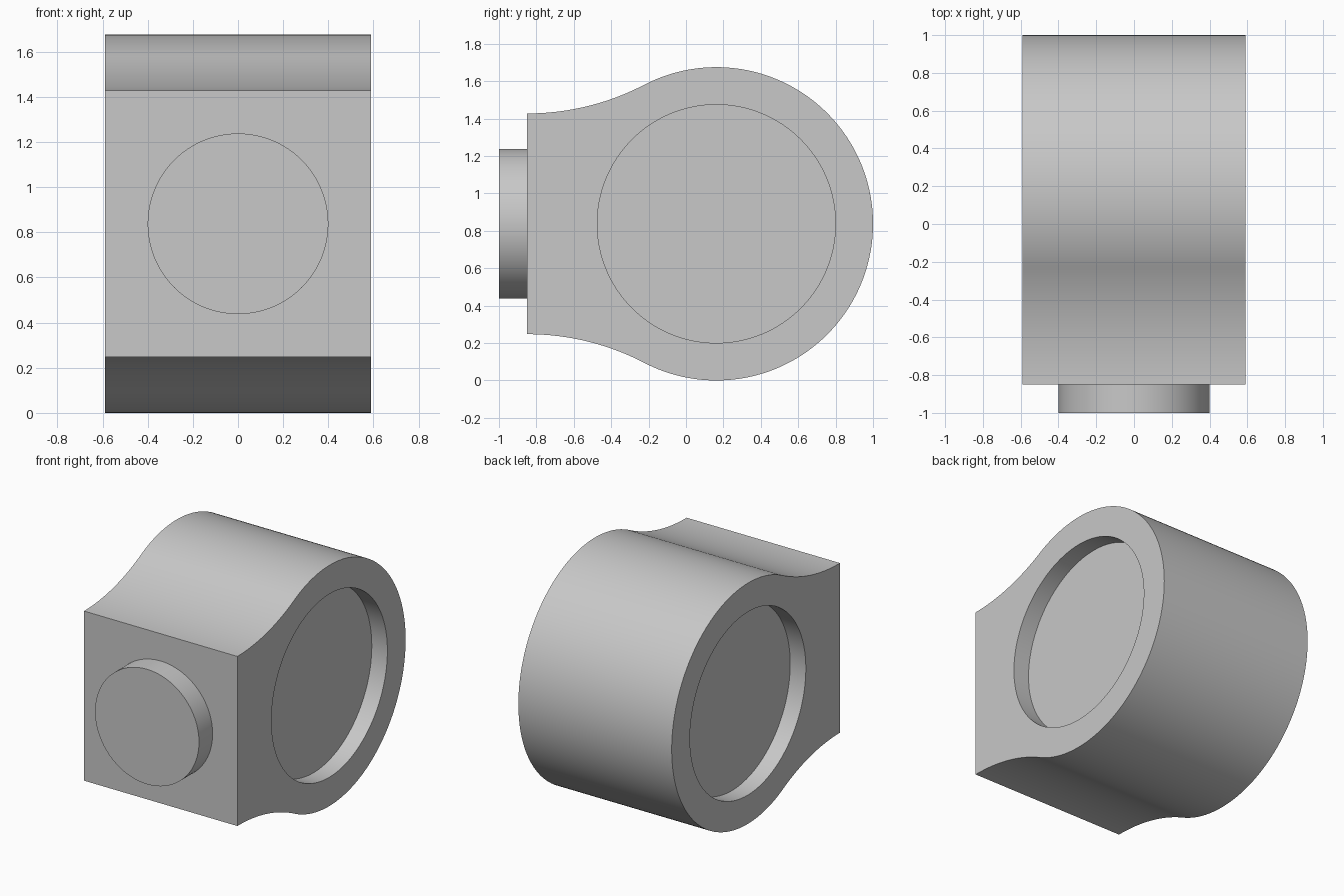
import bpy, bmesh, math
from mathutils import Vector

cube = bpy.data.objects.get("Cube")
if cube:
    bpy.data.objects.remove(cube, do_unlink=True)

RADIUS = 0.8375              # round rear of the housing
CY, CZ = 0.1625, RADIUS      # its axis
FRONT = -0.85                # flat front face
HALF = 0.59                  # half width and half height of the front block
DEPTH = 0.12                 # side recess depth

grey = bpy.data.materials.new("light grey")
grey.use_nodes = True
colour = (0.58, 0.58, 0.58, 1)
grey.diffuse_color = colour
grey.node_tree.nodes["Principled BSDF"].inputs["Base Color"].default_value = colour


def prism(name, outline, direction):
    """Extrude a closed outline of points along a direction."""
    bm = bmesh.new()
    face = bm.faces.new([bm.verts.new(p) for p in outline])
    ext = bmesh.ops.extrude_face_region(bm, geom=[face])["geom"]
    verts = [g for g in ext if isinstance(g, bmesh.types.BMVert)]
    bmesh.ops.translate(bm, verts=verts, vec=direction)
    bmesh.ops.recalc_face_normals(bm, faces=bm.faces)
    mesh = bpy.data.meshes.new(name)
    bm.to_mesh(mesh)
    bm.free()
    mesh.materials.append(grey)
    obj = bpy.data.objects.new(name, mesh)
    bpy.context.collection.objects.link(obj)
    return obj


def activate(obj):
    bpy.ops.object.select_all(action="DESELECT")
    obj.select_set(True)
    bpy.context.view_layer.objects.active = obj


def circle(radius, count=128):
    for i in range(count):
        a = 2 * math.pi * i / count
        yield radius * math.cos(a), radius * math.sin(a)


# Housing side profile: concave arc flowing tangentially into the round rear
run = CY - FRONT
fillet = (run**2 + HALF**2 - RADIUS**2) / (2 * (RADIUS - HALF))
sweep = math.atan2(run, HALF + fillet)
upper = []
for i in range(24):
    a = sweep * i / 24
    upper.append((FRONT + fillet * math.sin(a), HALF + fillet * (1 - math.cos(a))))
for i in range(64):
    a = math.pi / 2 + sweep - (math.pi / 2 + sweep) * i / 64
    upper.append((CY + RADIUS * math.cos(a), RADIUS * math.sin(a)))
lower = [(y, -h) for y, h in reversed(upper)]
profile = upper + [(CY + RADIUS, 0)] + lower
housing = prism("housing", [Vector((-HALF, y, CZ + h)) for y, h in profile],
                (2 * HALF, 0, 0))

# Shallow round recess in each side
for side in (-1, 1):
    cutter = prism("recess_cutter",
                   [Vector((side * (HALF - DEPTH), CY + u, CZ + v)) for u, v in circle(0.637)],
                   (side * 0.3, 0, 0))
    cutter.hide_render = True
    mod = housing.modifiers.new("recess", "BOOLEAN")
    mod.operation = "DIFFERENCE"
    mod.solver = "EXACT"
    mod.object = cutter
    activate(housing)
    bpy.ops.object.modifier_apply(modifier=mod.name)
    bpy.data.objects.remove(cutter, do_unlink=True)

# Round boss on the front face
boss = prism("front_boss", [Vector((u, -1, CZ + v)) for u, v in circle(0.4)],
             (0, 1 + FRONT + 0.03, 0))

for obj in (housing, boss):
    activate(obj)
    bpy.ops.object.shade_smooth_by_angle(angle=math.radians(30))
